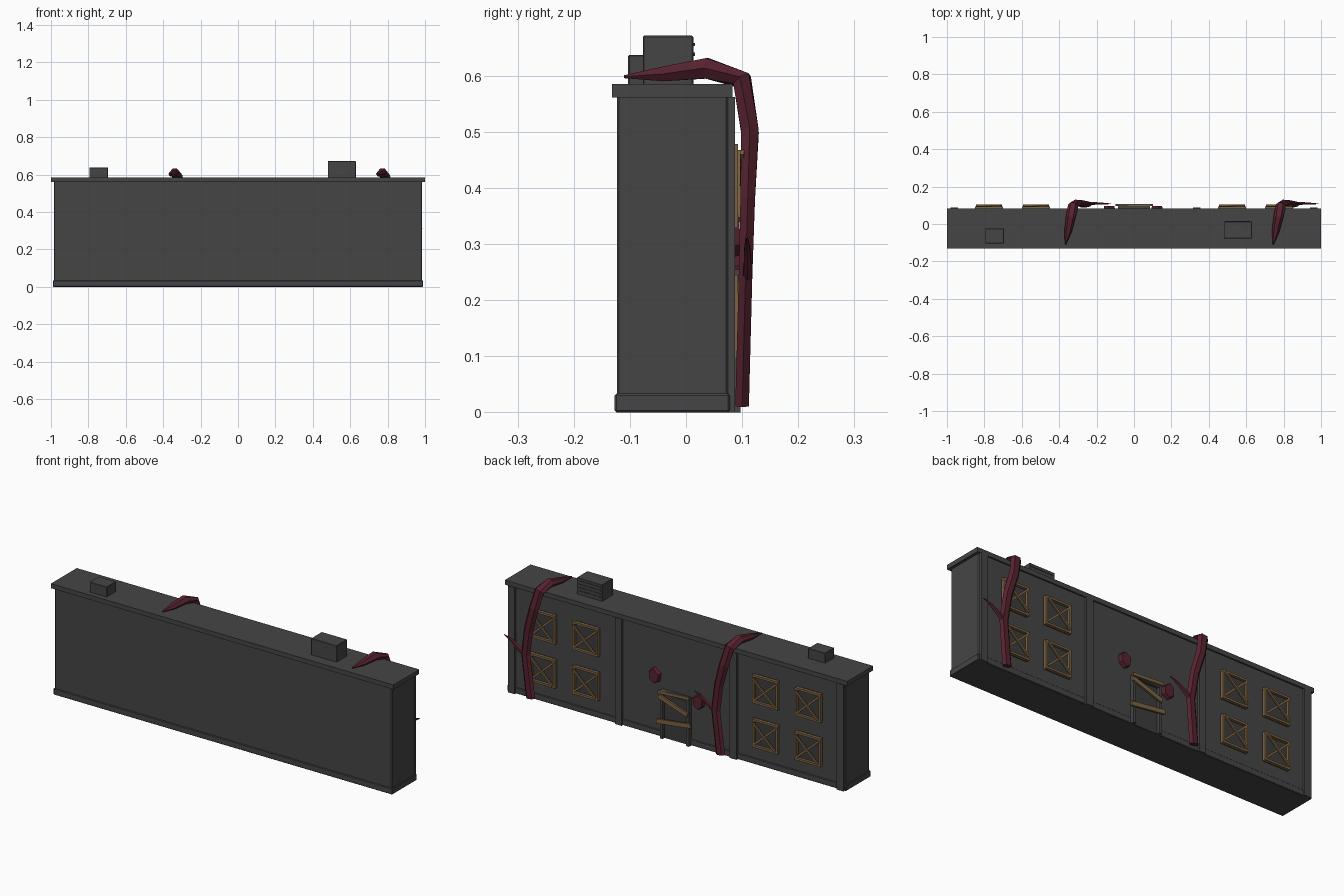
import bpy, bmesh, math
from mathutils import Vector, Matrix

cube = bpy.data.objects.get("Cube")
if cube:
    bpy.data.objects.remove(cube, do_unlink=True)


def material(name, rgb):
    m = bpy.data.materials.new(name)
    m.use_nodes = True
    m.diffuse_color = (*rgb, 1)
    bsdf = next(n for n in m.node_tree.nodes if n.type == 'BSDF_PRINCIPLED')
    bsdf.inputs["Base Color"].default_value = (*rgb, 1)
    bsdf.inputs["Roughness"].default_value = 0.9
    return m


CONCRETE = material("dark concrete", (0.06, 0.06, 0.06))
GLASS = material("dark glass", (0.045, 0.045, 0.047))
WOOD = material("old wood", (0.2, 0.125, 0.055))
FLESH = material("dark red growth", (0.095, 0.016, 0.028))


def finish(name, bm, mat):
    bmesh.ops.recalc_face_normals(bm, faces=bm.faces)
    mesh = bpy.data.meshes.new(name)
    bm.to_mesh(mesh)
    bm.free()
    mesh.materials.append(mat)
    ob = bpy.data.objects.new(name, mesh)
    bpy.context.collection.objects.link(ob)
    return ob


def box(name, x, y, z, mat=CONCRETE, bevel=0.0, turn=0.0):
    """Box from its (min, max) spans, turned about the y axis through its centre."""
    spans = (x, y, z)
    centre = Vector([(a + b) / 2 for a, b in spans])
    size = Vector([b - a for a, b in spans])
    bm = bmesh.new()
    bmesh.ops.create_cube(bm, size=1, matrix=Matrix.Diagonal((*size, 1)))
    bmesh.ops.rotate(bm, verts=bm.verts, matrix=Matrix.Rotation(turn, 3, 'Y'))
    bmesh.ops.translate(bm, verts=bm.verts, vec=centre)
    ob = finish(name, bm, mat)
    if bevel:
        mod = ob.modifiers.new("bevel", 'BEVEL')
        mod.width = bevel
        mod.segments = 1
    return ob


def plank(name, a, b, width, y):
    """Board lying on the facade between two (x, z) points."""
    a, b = Vector(a), Vector(b)
    mid, d = (a + b) / 2, b - a
    half = d.length / 2
    box(name, (mid.x - half, mid.x + half), y,
        (mid.y - width / 2, mid.y + width / 2), WOOD, turn=-math.atan2(d.y, d.x))


def tendril(name, path, offset, sides=6):
    """Tapered tube; each path entry is x, y, z, half width, half depth."""
    pts = [Vector(p[:3]) + Vector((offset, 0, 0)) for p in path]
    side = Vector((1, 0, 0)) if abs((pts[-1] - pts[0]).x) < 0.11 else Vector((0, 0, 1))
    bm, rings = bmesh.new(), []
    for i, p in enumerate(pts):
        t = (pts[min(i + 1, len(pts) - 1)] - pts[max(i - 1, 0)]).normalized()
        u = (side - t * side.dot(t)).normalized()
        v = t.cross(u)
        w, d = path[i][3:]
        angles = [math.tau * k / sides for k in range(sides)]
        rings.append([bm.verts.new(p + u * w * math.cos(a) + v * d * math.sin(a))
                      for a in angles])
    for r, s in zip(rings, rings[1:]):
        for k in range(sides):
            n = (k + 1) % sides
            bm.faces.new((r[k], r[n], s[n], s[k]))
    bm.faces.new(rings[0])
    bm.faces.new(rings[-1])
    finish(name, bm, FLESH)


# Building shell
box("main_wall", (-0.985, 0.985), (-0.123, 0.075), (0.01, 0.575), bevel=0.004)
box("base_plinth", (-0.99, 0.99), (-0.127, 0.078), (0, 0.033), bevel=0.003)
box("roof_slab", (-1, 1), (-0.132, 0.083), (0.561, 0.585))
for i, x in enumerate((-0.96, -0.335, 0.335, 0.96)):
    box(f"pilaster_{i + 1}", (x - 0.02, x + 0.02), (0.06, 0.087), (0, 0.562))

# Roof units, the large one with louvres
box("large_roof_unit", (0.48, 0.63), (-0.077, 0.013), (0.58, 0.671), bevel=0.002)
box("small_roof_unit", (-0.795, -0.695), (-0.103, -0.025), (0.58, 0.637), bevel=0.002)
for i in range(4):
    z = 0.603 + 0.0175 * i
    box(f"louvre_{i + 1}", (0.49, 0.62), (0.01, 0.016), (z - 0.003, z + 0.003))

# Boarded windows
for i, x in enumerate((-0.775, -0.525, 0.525, 0.775)):
    for row, z in (("lower", 0.17), ("upper", 0.403)):
        tag = f"{row}_window_{i + 1}"
        h, f = 0.075, 0.069
        box(tag + "_pane", (x - h, x + h), (0.07, 0.079), (z - h, z + h), GLASS)
        for s in (-1, 1):
            plank(tag + "_rail", (x - h, z + s * f), (x + h, z + s * f), 0.011, (0.072, 0.093))
            plank(tag + "_stile", (x + s * f, z - h), (x + s * f, z + h), 0.011, (0.072, 0.093))
            plank(tag + "_brace", (x - 0.066, z - s * 0.06), (x + 0.066, z + s * 0.06),
                  0.011, (0.093 + s * 0.003, 0.1 + s * 0.003))

# Doorway with nailed boards
box("door_panel", (-0.07, 0.07), (0.07, 0.08), (0, 0.245), GLASS)
for s in (-1, 1):
    box("door_jamb", (s * 0.077 - 0.008, s * 0.077 + 0.008), (0.07, 0.097), (0, 0.25))
box("door_lintel", (-0.085, 0.085), (0.07, 0.097), (0.238, 0.254))
plank("top_door_board", (0.092, 0.247), (-0.09, 0.257), 0.016, (0.096, 0.106))
plank("middle_door_board", (0.088, 0.225), (-0.08, 0.168), 0.023, (0.096, 0.106))
plank("lower_door_board", (0.1, 0.09), (-0.098, 0.115), 0.023, (0.096, 0.106))

# Growths climbing the facade and over the roof
STEM = [(0.838, 0.1, 0.012, 0.027, 0.014), (0.862, 0.106, 0.24, 0.026, 0.014),
        (0.842, 0.11, 0.38, 0.026, 0.015), (0.808, 0.114, 0.5, 0.027, 0.018),
        (0.785, 0.1, 0.592, 0.028, 0.019), (0.772, 0.037, 0.613, 0.026, 0.021),
        (0.757, -0.04, 0.603, 0.02, 0.015), (0.744, -0.11, 0.598, 0.003, 0.003)]
BRANCH = [(0.85, 0.107, 0.235, 0.018, 0.01), (0.9, 0.11, 0.262, 0.014, 0.008),
          (0.94, 0.109, 0.292, 0.009, 0.006), (0.985, 0.108, 0.312, 0.002, 0.002)]
for tag, offset in (("outer", 0), ("middle", -1.11)):
    tendril(tag + "_tendril", STEM, offset)
    tendril(tag + "_tendril_branch", BRANCH, offset)

# Flat lumps stuck to the wall beside the door
OUTLINE = [(-0.032, 0.018), (0.005, 0.045), (0.032, 0.022),
           (0.03, -0.02), (0.002, -0.042), (-0.026, -0.026)]
for i, (cx, cz, flip) in enumerate(((0.123, 0.315, 1), (-0.132, 0.245, -1))):
    bm = bmesh.new()
    back, front = [[bm.verts.new((cx + flip * k * px, y, cz + k * pz)) for px, pz in OUTLINE]
                   for y, k in ((0.072, 1), (0.095, 0.85))]
    bm.faces.new(back)
    bm.faces.new(front)
    for k in range(len(OUTLINE)):
        n = (k + 1) % len(OUTLINE)
        bm.faces.new((back[k], back[n], front[n], front[k]))
    finish(f"wall_lump_{i + 1}", bm, FLESH)
